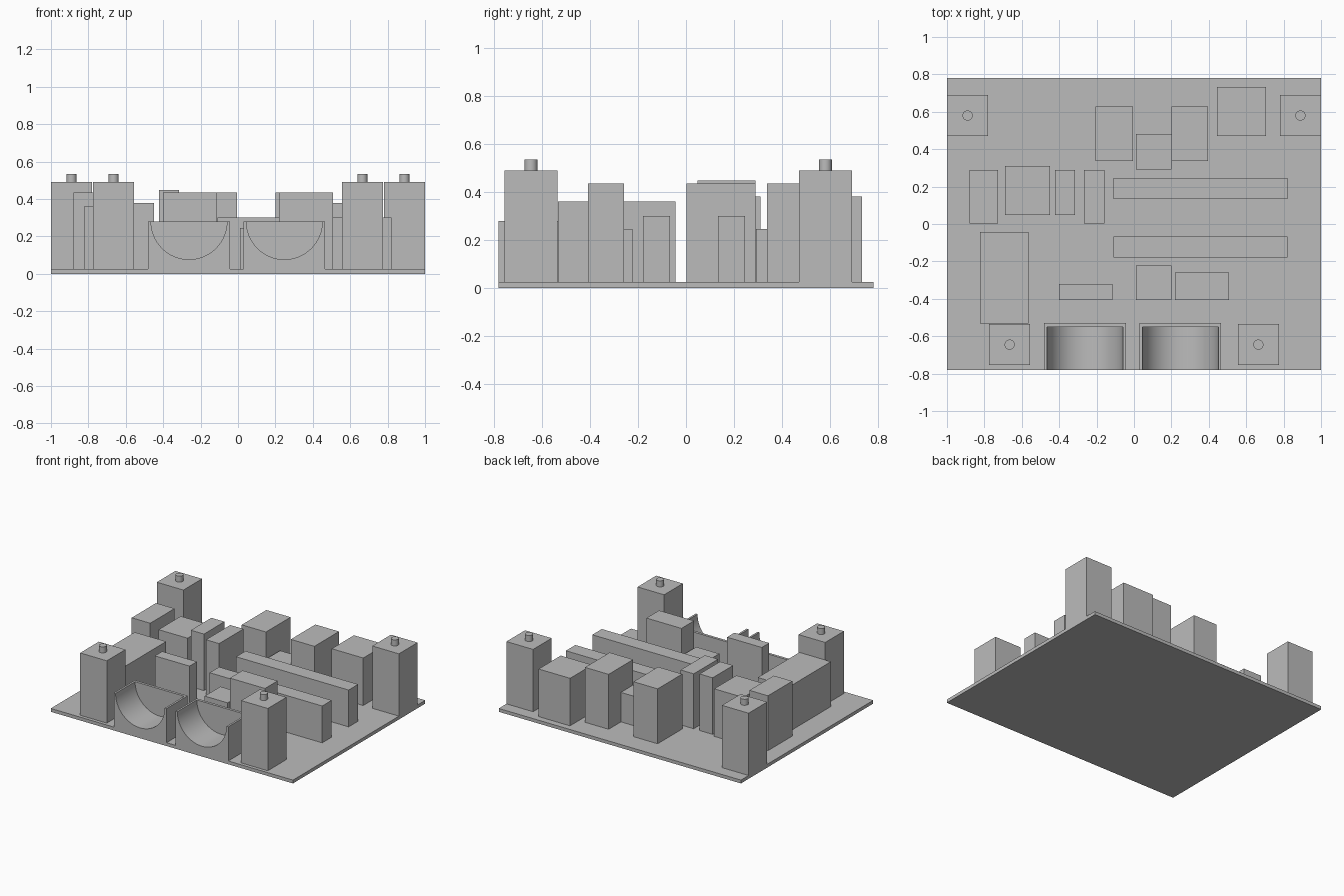
import bpy
import math

cube = bpy.data.objects.get("Cube")
if cube:
    bpy.data.objects.remove(cube, do_unlink=True)

# One plain grey for the whole model
GREY = (0.5, 0.5, 0.5, 1.0)
grey = bpy.data.materials.new("plain grey")
grey.use_nodes = True
grey.diffuse_color = GREY
grey.node_tree.nodes["Principled BSDF"].inputs["Base Color"].default_value = GREY

BASE = 0.025


def finish(obj, name):
    obj.name = name
    obj.data.name = name
    obj.data.materials.clear()
    obj.data.materials.append(grey)
    return obj


def box(name, x0, x1, y0, y1, top, bottom=BASE):
    """Box given by its extents, with the size applied to the mesh."""
    centre = ((x0 + x1) / 2, (y0 + y1) / 2, (bottom + top) / 2)
    bpy.ops.mesh.primitive_cube_add(size=1, location=centre)
    obj = bpy.context.object
    obj.scale = (x1 - x0, y1 - y0, top - bottom)
    bpy.ops.object.transform_apply(location=False, rotation=False, scale=True)
    return finish(obj, name)


def smooth(obj):
    bpy.ops.object.select_all(action='DESELECT')
    obj.select_set(True)
    bpy.context.view_layer.objects.active = obj
    bpy.ops.object.shade_smooth_by_angle(angle=math.radians(30))


# Base plate
box("base_plate", -1, 1, -0.78, 0.78, BASE, 0)


# Corner posts with a small round pin on top
def post(name, x, y, half=0.11, top=0.49):
    box(name, x - half, x + half, y - half, y + half, top)
    bpy.ops.mesh.primitive_cylinder_add(vertices=32, radius=0.027, depth=0.045,
                                        location=(x, y, top + 0.0225))
    smooth(finish(bpy.context.object, name + "_pin"))


for side, s in (("left", 1), ("right", -1)):
    post("front_post_" + side, s * 0.665, -0.645)
    post("back_post_" + side, s * 0.89, 0.58)


# Half-round cradles, open at the front and closed by a thin back wall
def cradle(name, x, radius=0.203, half=0.218, top=0.28):
    body = box(name, x - half, x + half, -0.78, -0.53, top)
    bpy.ops.mesh.primitive_cylinder_add(vertices=64, radius=radius, depth=0.4,
                                        location=(x, -0.75, top),
                                        rotation=(math.pi / 2, 0, 0))
    cutter = bpy.context.object
    cutter.hide_render = True
    cut = body.modifiers.new("hollow", 'BOOLEAN')
    cut.operation = 'DIFFERENCE'
    cut.solver = 'EXACT'
    cut.object = cutter
    bpy.context.view_layer.objects.active = body
    bpy.ops.object.modifier_apply(modifier=cut.name)
    bpy.data.objects.remove(cutter, do_unlink=True)
    smooth(body)


cradle("cradle_right", -0.262)
cradle("cradle_left", 0.248)

# Long parallel rails
for name, y in (("front_rail", -0.122), ("back_rail", 0.19)):
    box(name, -0.11, 0.82, y - 0.056, y + 0.056, 0.30)

# Back group: tall blocks either side of a low one, and a corner block
box("back_block_right", -0.205, -0.005, 0.337, 0.627, 0.435)
box("back_block_left", 0.2, 0.395, 0.337, 0.627, 0.435)
box("back_block_low", 0.01, 0.2, 0.292, 0.482, 0.245)
box("back_corner_block", 0.445, 0.705, 0.47, 0.732, 0.38)

# Middle row on the right side
box("row_block_outer", -0.88, -0.727, 0.003, 0.29, 0.435)
box("row_block_wide", -0.69, -0.45, 0.048, 0.31, 0.38)
box("row_block_tall", -0.423, -0.315, 0.048, 0.29, 0.447)
box("row_block_inner", -0.267, -0.158, 0.003, 0.29, 0.435)

# Side and front blocks
box("side_block", -0.823, -0.563, -0.533, -0.043, 0.36)
box("front_block_right", -0.402, -0.115, -0.407, -0.32, 0.435)
box("front_block_low", 0.01, 0.2, -0.407, -0.222, 0.245)
box("front_block_left", 0.218, 0.508, -0.407, -0.258, 0.435)
